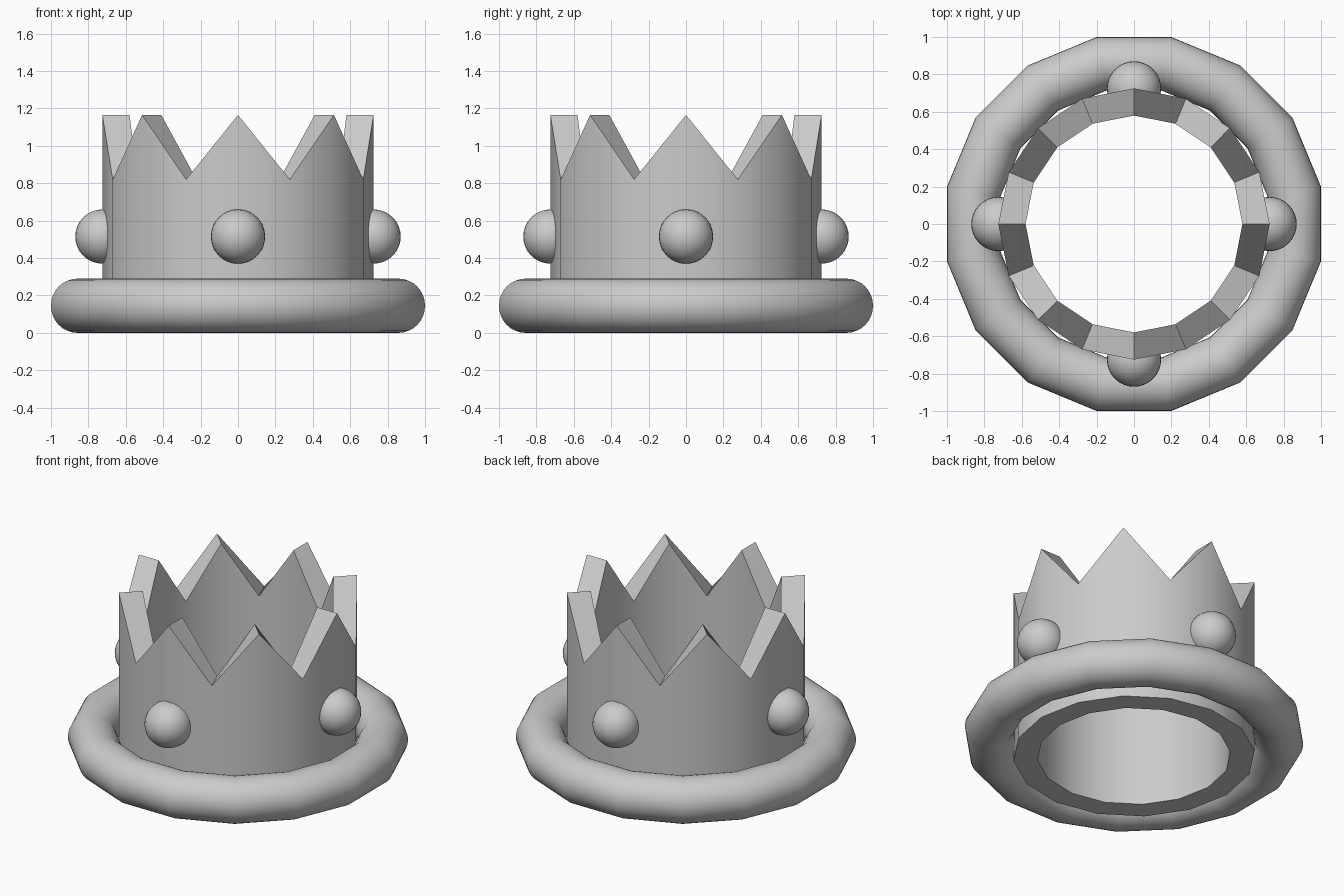
import bpy
import bmesh
from math import cos, sin, pi, radians

SIDES = 16
OUTER, INNER = 0.725, 0.58
TIP, NOTCH = 1.165, 0.82
TUBE = 0.145

old = bpy.data.objects.get("Cube")
if old:
    bpy.data.objects.remove(old, do_unlink=True)

grey = bpy.data.materials.new("plain grey")
grey.use_nodes = True
grey.diffuse_color = (0.6, 0.6, 0.6, 1)
grey.node_tree.nodes["Principled BSDF"].inputs["Base Color"].default_value = (0.6, 0.6, 0.6, 1)


def finish(obj, name):
    obj.name = name
    obj.data.materials.append(grey)
    bpy.ops.object.select_all(action='DESELECT')
    obj.select_set(True)
    bpy.context.view_layer.objects.active = obj
    bpy.ops.object.shade_smooth_by_angle(angle=radians(30))


# Crown band: a thick ring whose top edge alternates between tips and notches
bm = bmesh.new()
columns = []
for i in range(SIDES):
    a = 2 * pi * i / SIDES
    top = NOTCH if i % 2 else TIP
    columns.append([bm.verts.new((r * cos(a), r * sin(a), z))
                    for r, z in ((OUTER, 0), (OUTER, top), (INNER, top), (INNER, 0))])
for i, col in enumerate(columns):
    nxt = columns[(i + 1) % SIDES]
    for j in range(4):
        k = (j + 1) % 4
        bm.faces.new((col[j], nxt[j], nxt[k], col[k]))
bmesh.ops.recalc_face_normals(bm, faces=bm.faces)
mesh = bpy.data.meshes.new("crown_band")
bm.to_mesh(mesh)
bm.free()
band = bpy.data.objects.new("crown_band", mesh)
bpy.context.collection.objects.link(band)
finish(band, "crown_band")

# Rolled rim around the foot, turned so its flats face the four sides
rim_radius = 1 / cos(pi / SIDES)
bpy.ops.mesh.primitive_torus_add(major_segments=SIDES, minor_segments=32,
                                 major_radius=rim_radius - TUBE, minor_radius=TUBE,
                                 location=(0, 0, TUBE), rotation=(0, 0, pi / SIDES))
finish(bpy.context.object, "base_rim")

# Four round gems
for i, side in enumerate(("left", "back", "right", "front")):
    a = i * pi / 2
    bpy.ops.mesh.primitive_uv_sphere_add(segments=32, ring_count=16, radius=TUBE,
                                         location=(OUTER * cos(a), OUTER * sin(a), 0.515))
    finish(bpy.context.object, side + "_gem")
